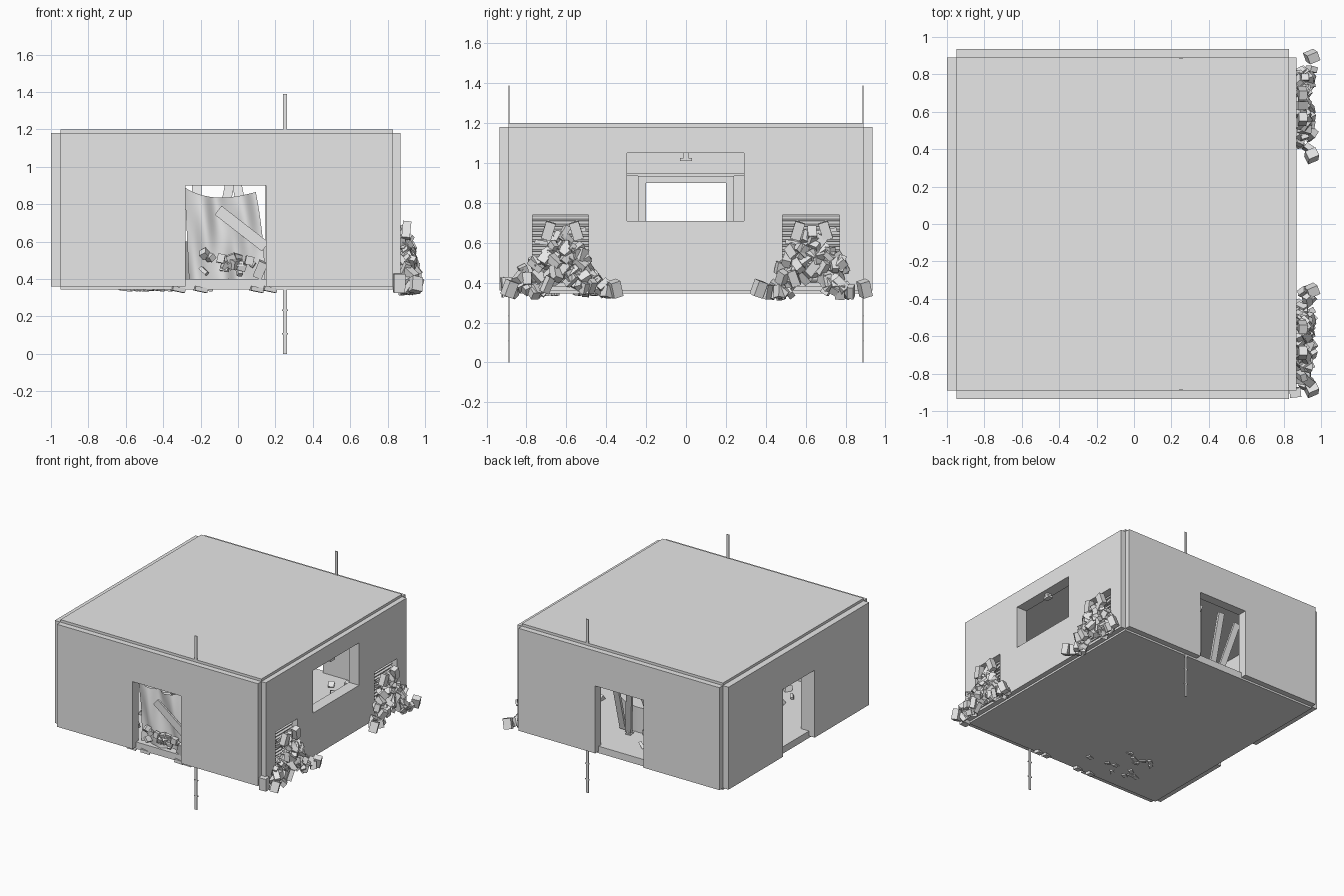
import bpy, bmesh, math, random
from mathutils import Matrix, Vector, Euler

random.seed(7)
cube = bpy.data.objects.get("Cube")
if cube:
    bpy.data.objects.remove(cube, do_unlink=True)

concrete = bpy.data.materials.new("concrete_grey")
concrete.use_nodes = True
GREY = (0.8, 0.8, 0.8, 1)
concrete.diffuse_color = GREY
concrete.node_tree.nodes["Principled BSDF"].inputs["Base Color"].default_value = GREY


def finish(name, bm):
    mesh = bpy.data.meshes.new(name)
    bm.to_mesh(mesh)
    bm.free()
    mesh.materials.append(concrete)
    obj = bpy.data.objects.new(name, mesh)
    bpy.context.collection.objects.link(obj)
    return obj


def blocks(name, items):
    """One object from (centre, size, rotation) boxes."""
    bm = bmesh.new()
    for loc, size, rot in items:
        bmesh.ops.create_cube(bm, size=1, matrix=Matrix.LocRotScale(
            Vector(loc), Euler(rot), Vector(size)))
    return finish(name, bm)


def span(x, y, z):
    """Box item from ranges."""
    pairs = (x, y, z)
    return ([(a + b) / 2 for a, b in pairs], [b - a for a, b in pairs], (0, 0, 0))


def wall(name, x, y, z, openings):
    obj = blocks(name, [span(x, y, z)])
    for hole in openings:
        cutter = blocks("cutter", [span(*hole)])
        cutter.hide_render = True
        mod = obj.modifiers.new("opening", "BOOLEAN")
        mod.operation, mod.object, mod.solver = "DIFFERENCE", cutter, "EXACT"
        bpy.context.view_layer.objects.active = obj
        bpy.ops.object.modifier_apply(modifier=mod.name)
        bpy.data.objects.remove(cutter, do_unlink=True)
    return obj


def spin(amount=math.pi):
    return [random.uniform(-amount, amount) for _ in range(3)]


# Floor and roof slabs
LONG, DEEP, HIGH = (-0.95, 0.83), (-0.89, 0.89), (0.36, 1.18)
blocks("floor_slab", [span(LONG, DEEP, (0.345, 0.40))])
blocks("roof_slab", [span(LONG, DEEP, (1.12, 1.2))])

# Walls with door, window and vent openings
door = ((-0.28, 0.15), (-2, 2), (0.2, 0.9))
wall("front_wall", LONG, (-0.935, -0.86), HIGH, [door])
wall("back_wall", LONG, (0.86, 0.935), HIGH, [door])
wall("door_side_wall", (-1, -0.9), DEEP, HIGH, [((-2, 0), (-0.2, 0.2), (0.2, 0.9))])
vents = [(-0.77, -0.49), (0.485, 0.77)]
wall("window_wall", (0.78, 0.87), DEEP, HIGH,
     [((0, 2), (-0.295, 0.29), (0.71, 1.05))] + [((0, 2), v, (0.38, 0.74)) for v in vents])

# Inner door frame and ceiling-side beam
blocks("inner_door_frame", [
    span((-0.9, -0.88), (-0.24, -0.2), (0.4, 0.935)),
    span((-0.9, -0.88), (0.2, 0.24), (0.4, 0.935)),
    span((-0.9, -0.88), (-0.2, 0.2), (0.9, 0.935)),
    span((-0.9, -0.89), (-0.86, 0.86), (0.935, 0.95))])

# Window latch
blocks("window_latch", [span((0.8, 0.84), (-0.03, 0.03), (1.01, 1.025)),
                        span((0.8, 0.84), (-0.012, 0.012), (1.025, 1.05))])

# Vent louvres, with a few loose boards
for side, (lo, hi) in zip(("front", "rear"), vents):
    mid = (lo + hi) / 2
    slats = [((0.81, mid, 0.39 + i * 0.0255), (0.035, hi - lo, 0.012), (0, 0.45, 0))
             for i in range(14)]
    slats.append(span((0.785, 0.79), (lo, hi), (0.38, 0.74)))
    slats += [((0.845, mid + 0.02 * k, 0.62 + 0.03 * k), (0.012, 0.22, 0.02), (0.16 * k, 0, 0))
              for k in (-1, 1)]
    blocks(side + "_vent_louvres", slats)

# Brick rubble heaped in an arch under each vent
for side, mid in (("front", -0.62), ("rear", 0.63)):
    bricks = []
    for i in range(85):
        off = random.triangular(-0.27, 0.27, 0)
        top = 0.66 - 1.05 * abs(off)
        z = max(0.355, top - random.uniform(0, 0.2))
        reach = 0.02 + 0.065 * (0.7 - z) / 0.34
        x = 0.875 + random.uniform(0, reach)
        size = [random.uniform(*r) for r in ((0.03, 0.045), (0.03, 0.05), (0.05, 0.085))]
        bricks.append(((x, mid + off, z), size, spin(0.9)))
    for k in (-1, 1):
        bricks.append(((0.95, mid + 0.265 * k, 0.37), (0.06, 0.05, 0.08), (0.3 * k, 0.2, 0.4)))
        bricks.append(((0.9, mid + 0.07 * k, 0.66), (0.045, 0.05, 0.09), (0.3 * k, 0.1, 0)))
    blocks(side + "_vent_rubble", bricks)
blocks("corner_block", [((0.862, -0.9, 0.378), (0.06, 0.05, 0.1), (0.05, 0, 0.1))])

# Thin steel posts with bolt bands, front and back
for side, y in (("front", -0.888), ("back", 0.888)):
    post = [span((0.24, 0.262), (y - 0.003, y + 0.003), (0, 1.39))]
    post += [span((0.234, 0.268), (y - 0.004, y + 0.004), (z, z + 0.008)) for z in (0.105, 0.23)]
    blocks(side + "_post", post)

# Torn cloth hanging in the front doorway
bm = bmesh.new()
cols, rows = 36, 28
grid = []
for j in range(rows + 1):
    t = j / rows
    left, right = -0.285 + 0.025 * (1 - t), 0.145 - 0.05 * t ** 2
    for i in range(cols + 1):
        s = i / cols
        fold = math.sin(s * 11 + t * 3.2) * 0.022 + math.sin(s * 23 - t * 2) * 0.006
        sag = 0.03 * math.sin(s * math.pi) - 0.025 * (1 - s) ** 6
        grid.append(bm.verts.new((left + (right - left) * s, -0.85 + fold,
                                  0.36 + t * (0.505 - sag))))
for j in range(rows):
    for i in range(cols):
        a = j * (cols + 1) + i
        bm.faces.new([grid[k] for k in (a, a + 1, a + cols + 2, a + cols + 1)])
for f in bm.faces:
    f.smooth = True
finish("door_cloth", bm)

# Fallen plank and chunks caught in the cloth
blocks("fallen_plank", [((0.02, -0.885, 0.67), (0.32, 0.015, 0.06), (0, 0.66, 0))])
chunks = []
for i in range(16):
    chunks.append(((random.triangular(-0.2, 0.13, 0), random.uniform(-0.9, -0.87),
                    random.triangular(0.41, 0.57, 0.47)),
                   [random.uniform(0.018, 0.05) for _ in range(3)], spin()))
chunks.append(((0.12, -0.885, 0.45), (0.05, 0.04, 0.09), (0.2, 0.4, 0)))
chunks += [((x, -0.88, 0.345), (0.07, 0.04, 0.025), (0, 0.2, 0.3))
           for x in (-0.32, -0.2, 0.1, 0.17)]
blocks("doorway_chunks", chunks)

# Round plinth inside
bm = bmesh.new()
bmesh.ops.create_cone(bm, cap_ends=True, segments=32, radius1=0.33, radius2=0.33, depth=0.2,
                      matrix=Matrix.Translation((0.05, 0.2, 0.5)))
plinth = finish("round_plinth", bm)
bpy.ops.object.select_all(action="DESELECT")
plinth.select_set(True)
bpy.context.view_layer.objects.active = plinth
bpy.ops.object.shade_smooth_by_angle()

# Scattered floor debris
blocks("floor_debris", [((random.uniform(-0.8, 0.7), random.uniform(-0.75, 0.8), 0.41),
                         [random.uniform(0.02, 0.06) for _ in range(3)], spin())
                        for i in range(70)])

# Leaning boards and a hanging ceiling board
leaning = [((-0.35 + 0.13 * i, 0.62 + 0.04 * (i % 2), 0.68), (0.05, 0.02, 0.56),
            (-0.25, 0.2 * (i % 3 - 1), 0)) for i in range(5)]
blocks("leaning_boards", leaning)
blocks("hanging_board", [((0.3, -0.42, 1.05), (0.1, 0.02, 0.2), (0.3, 0.35, 0.5))])

# Flakes stuck to the underside
blocks("underside_flakes", [((random.uniform(-0.65, -0.15), random.uniform(-0.8, -0.45), 0.343),
                             (random.uniform(0.03, 0.07), 0.03, 0.012),
                             (0.1, 0.1, random.uniform(0, 3))) for i in range(14)])
